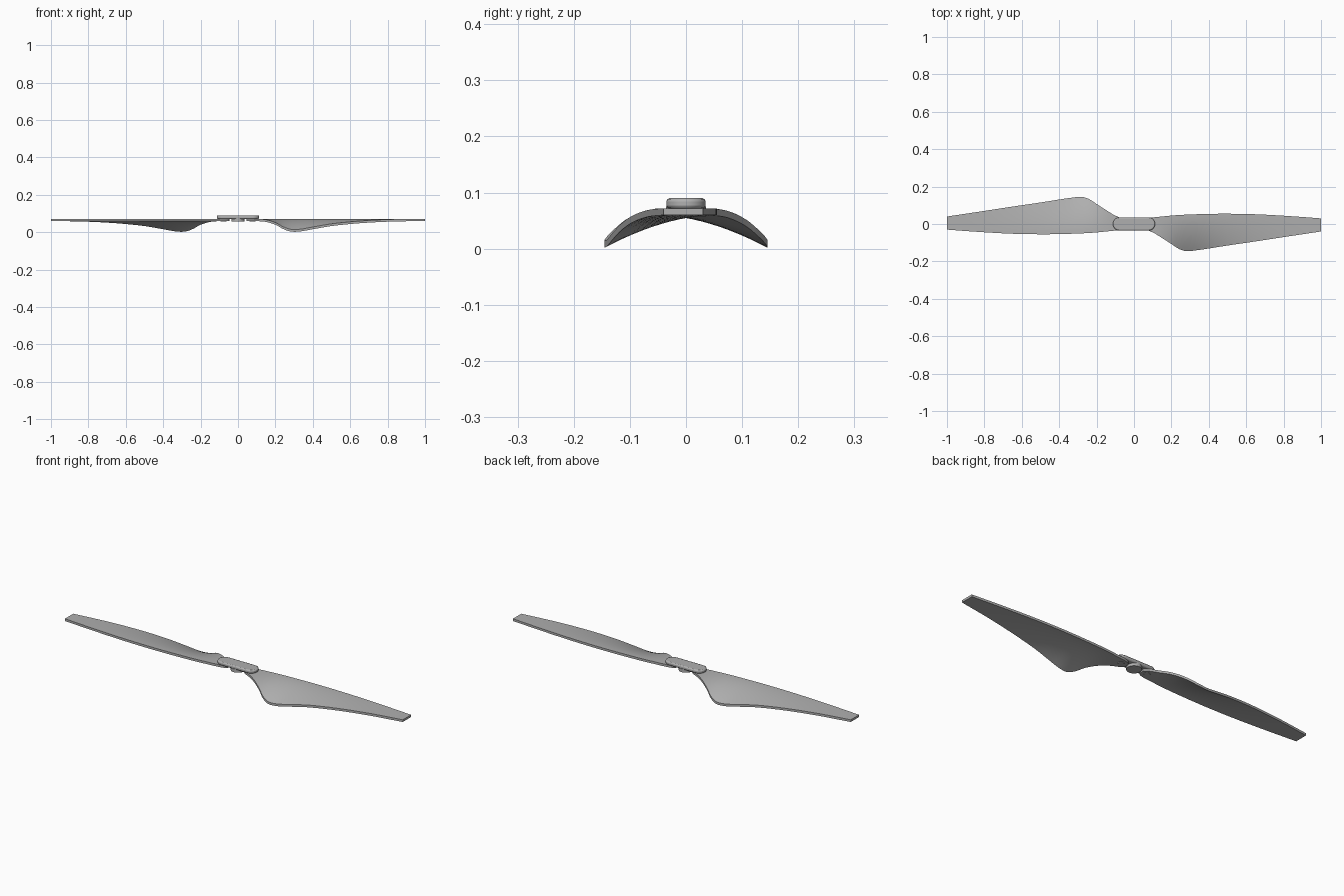
import bpy, bmesh, math

cube = bpy.data.objects.get("Cube")
if cube:
    bpy.data.objects.remove(cube)

grey = bpy.data.materials.new("light grey plastic")
grey.use_nodes = True
colour = (0.43, 0.43, 0.43, 1)
grey.diffuse_color = colour
grey.node_tree.nodes["Principled BSDF"].inputs["Base Color"].default_value = colour

THICK = 0.012
LEAD_Z = 0.06
# Blade stations: x, trailing y, leading y, trailing underside z
STATIONS = [
    (0.045, -0.012, 0.012, 0.060), (0.055, -0.024, 0.024, 0.060),
    (0.08, -0.036, 0.032, 0.060), (0.11, -0.050, 0.036, 0.059),
    (0.15, -0.075, 0.040, 0.055), (0.20, -0.107, 0.045, 0.040),
    (0.24, -0.133, 0.048, 0.018), (0.28, -0.145, 0.050, 0.004),
    (0.33, -0.141, 0.052, 0.004), (0.40, -0.131, 0.054, 0.016),
    (0.50, -0.115, 0.055, 0.033), (0.65, -0.093, 0.052, 0.048),
    (0.82, -0.067, 0.043, 0.057), (1.0, -0.040, 0.030, 0.060),
]


def finish(name, bm, smooth=True):
    bmesh.ops.recalc_face_normals(bm, faces=bm.faces)
    mesh = bpy.data.meshes.new(name)
    bm.to_mesh(mesh)
    bm.free()
    mesh.materials.append(grey)
    obj = bpy.data.objects.new(name, mesh)
    bpy.context.collection.objects.link(obj)
    if smooth:
        bpy.ops.object.select_all(action='DESELECT')
        obj.select_set(True)
        bpy.context.view_layer.objects.active = obj
        bpy.ops.object.shade_smooth_by_angle(angle=math.radians(35))
    return obj


def smooth_stations(points, steps=4):
    """Hermite curve through the stations, parameterised by x."""
    def slope(i, k):
        a, b = points[max(i - 1, 0)], points[min(i + 1, len(points) - 1)]
        return (b[k] - a[k]) / (b[0] - a[0])
    result = []
    for i in range(len(points) - 1):
        p, q = points[i], points[i + 1]
        h = q[0] - p[0]
        for s in range(steps):
            t = s / steps
            row = [p[0] + h * t]
            for k in (1, 2, 3):
                row.append((2*t**3 - 3*t**2 + 1) * p[k] + (3*t**2 - 2*t**3) * q[k]
                           + h * (t**3 - 2*t**2 + t) * slope(i, k)
                           + h * (t**3 - t**2) * slope(i + 1, k))
            result.append(row)
    return result + [points[-1]]


def blade(name, side):
    """Cambered, twisted sheet closed all round; side = -1 turns it half a turn."""
    bm = bmesh.new()
    chord = 12
    rings = []
    for x, trail, lead, low in smooth_stations(STATIONS):
        under, over = [], []
        for j in range(chord + 1):
            t = j / chord
            y = trail + (lead - trail) * t
            z = low + (LEAD_Z - low) * (1 - (1 - t) ** 1.8)
            under.append(bm.verts.new((side * x, side * y, z)))
            over.append(bm.verts.new((side * x, side * y, z + THICK)))
        rings.append(under + over[::-1])
    n = len(rings[0])
    for a, b in zip(rings, rings[1:]):
        for j in range(n):
            k = (j + 1) % n
            bm.faces.new((a[j], a[k], b[k], b[j]))
    # Root and tip ends as strips
    for ring in (rings[0], rings[-1]):
        for j in range(chord):
            bm.faces.new((ring[j], ring[j + 1], ring[n - 2 - j], ring[n - 1 - j]))
    return finish(name, bm)


def prism(name, outline, low, high, bevel=0):
    bm = bmesh.new()
    face = bm.faces.new([bm.verts.new((x, y, low)) for x, y in outline])
    made = bmesh.ops.extrude_face_region(bm, geom=[face])
    for v in made["geom"]:
        if isinstance(v, bmesh.types.BMVert):
            v.co.z = high
    obj = finish(name, bm)
    if bevel:
        mod = obj.modifiers.new("rounded rim", 'BEVEL')
        mod.width = bevel
        mod.segments = 2
        mod.limit_method = 'ANGLE'
        mod.angle_limit = math.radians(40)
    return obj


def stadium(half_length, radius, steps=16):
    """Rounded bar outline; zero straight length gives a circle."""
    pts = []
    for sign in (1, -1):
        for i in range(steps + 1):
            a = -math.pi / 2 + math.pi * i / steps
            pts.append((sign * (half_length - radius + radius * math.cos(a)),
                        sign * radius * math.sin(a)))
    return pts


def circle(cx, radius, steps=32):
    return [(cx + radius * math.cos(2 * math.pi * i / steps),
             radius * math.sin(2 * math.pi * i / steps)) for i in range(steps)]


# Two folding blades
blade("left_blade", 1)
blade("right_blade", -1)

# Hub: clamp bar, centre boss and hinge pins
prism("clamp_bar", stadium(0.113, 0.035), 0.071, 0.09, 0.006)
prism("centre_boss", circle(0, 0.036), 0.057, 0.075)
for label, sign in (("left", 1), ("right", -1)):
    prism(label + "_hinge_pin", circle(sign * 0.078, 0.016), 0.057, 0.075)
